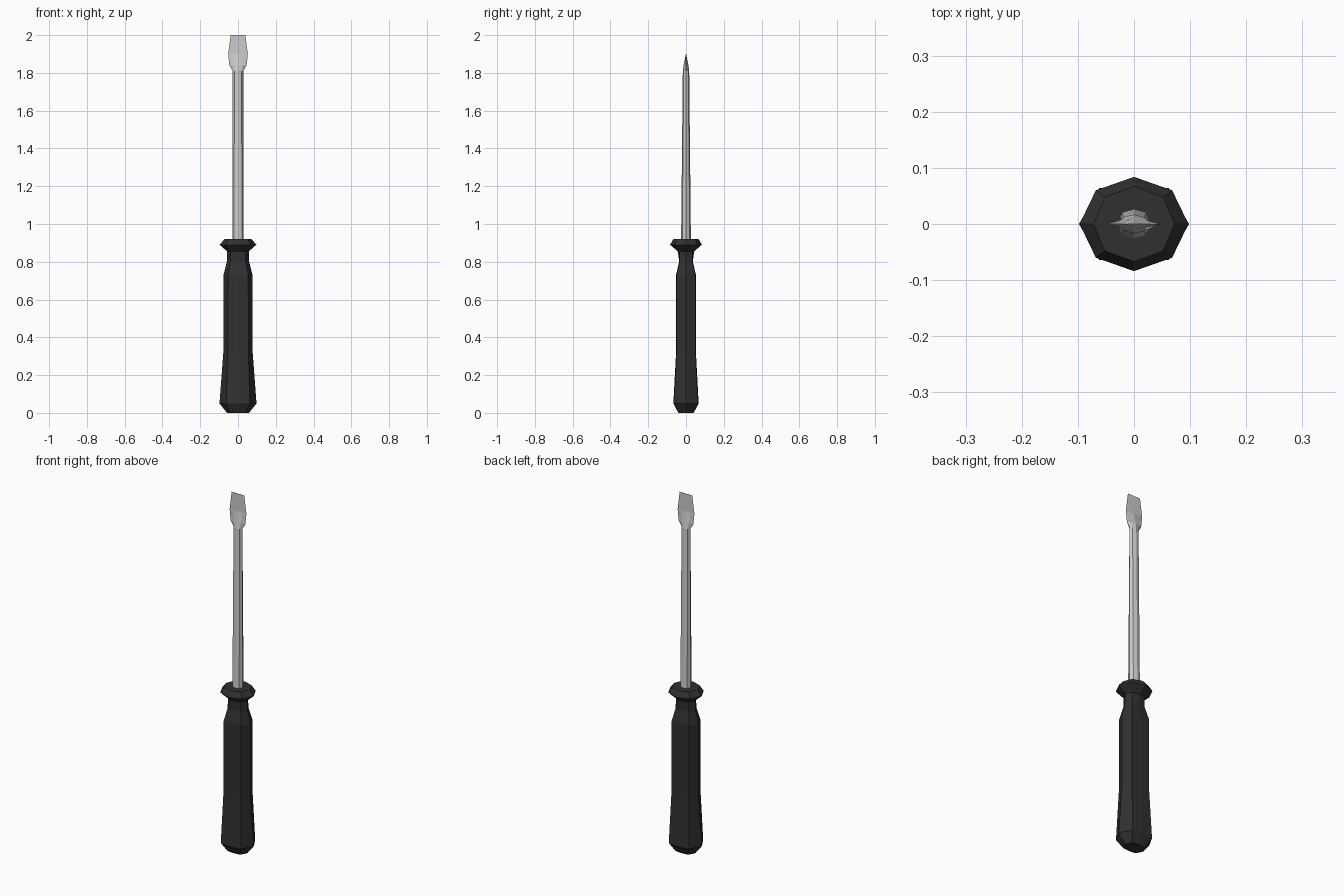
import bpy, bmesh

if "Cube" in bpy.data.objects:
    bpy.data.objects.remove(bpy.data.objects["Cube"])


def loft(name, rings, colour=None):
    """Skin eight-sided rings given as (z, half width x, half depth y, diagonal x, diagonal y)."""
    bm = bmesh.new()
    loops = []
    for z, rx, ry, dx, dy in rings:
        pts = [(rx, 0), (dx, dy), (0, ry), (-dx, dy),
               (-rx, 0), (-dx, -dy), (0, -ry), (dx, -dy)]
        loops.append([bm.verts.new((x, y, z)) for x, y in pts])
    for a, b in zip(loops, loops[1:]):
        for i in range(8):
            j = (i + 1) % 8
            bm.faces.new((a[i], a[j], b[j], b[i]))
    bm.faces.new(loops[0][::-1])
    bm.faces.new(loops[-1])
    mesh = bpy.data.meshes.new(name)
    bm.to_mesh(mesh)
    bm.free()
    obj = bpy.data.objects.new(name, mesh)
    bpy.context.collection.objects.link(obj)
    if colour:
        mat = bpy.data.materials.new(name + "_material")
        mat.diffuse_color = colour
        mat.use_nodes = True
        mat.node_tree.nodes["Principled BSDF"].inputs["Base Color"].default_value = mat.diffuse_color
        mesh.materials.append(mat)
    return obj


# Black grip: broad flat front and back, narrow neck, flared collar
loft("handle", [
    (0.00, 0.058, 0.040, 0.040, 0.036),
    (0.05, 0.098, 0.067, 0.062, 0.064),
    (0.33, 0.077, 0.052, 0.055, 0.050),
    (0.73, 0.077, 0.053, 0.054, 0.050),
    (0.80, 0.059, 0.036, 0.041, 0.033),
    (0.855, 0.057, 0.043, 0.039, 0.034),
    (0.89, 0.097, 0.084, 0.068, 0.060),
    (0.92, 0.072, 0.067, 0.052, 0.048),
], (0.03, 0.03, 0.03, 1))

# Steel shaft, thinning front to back, ending in a wide flat blade
loft("shaft_and_blade", [
    (0.91, 0.029, 0.026, 0.021, 0.020),
    (1.81, 0.028, 0.017, 0.019, 0.012),
    (1.84, 0.046, 0.013, 0.023, 0.0065),
    (1.90, 0.052, 0.0005, 0.026, 0.0004),
    (2.00, 0.039, 0.0005, 0.020, 0.0004),
])
